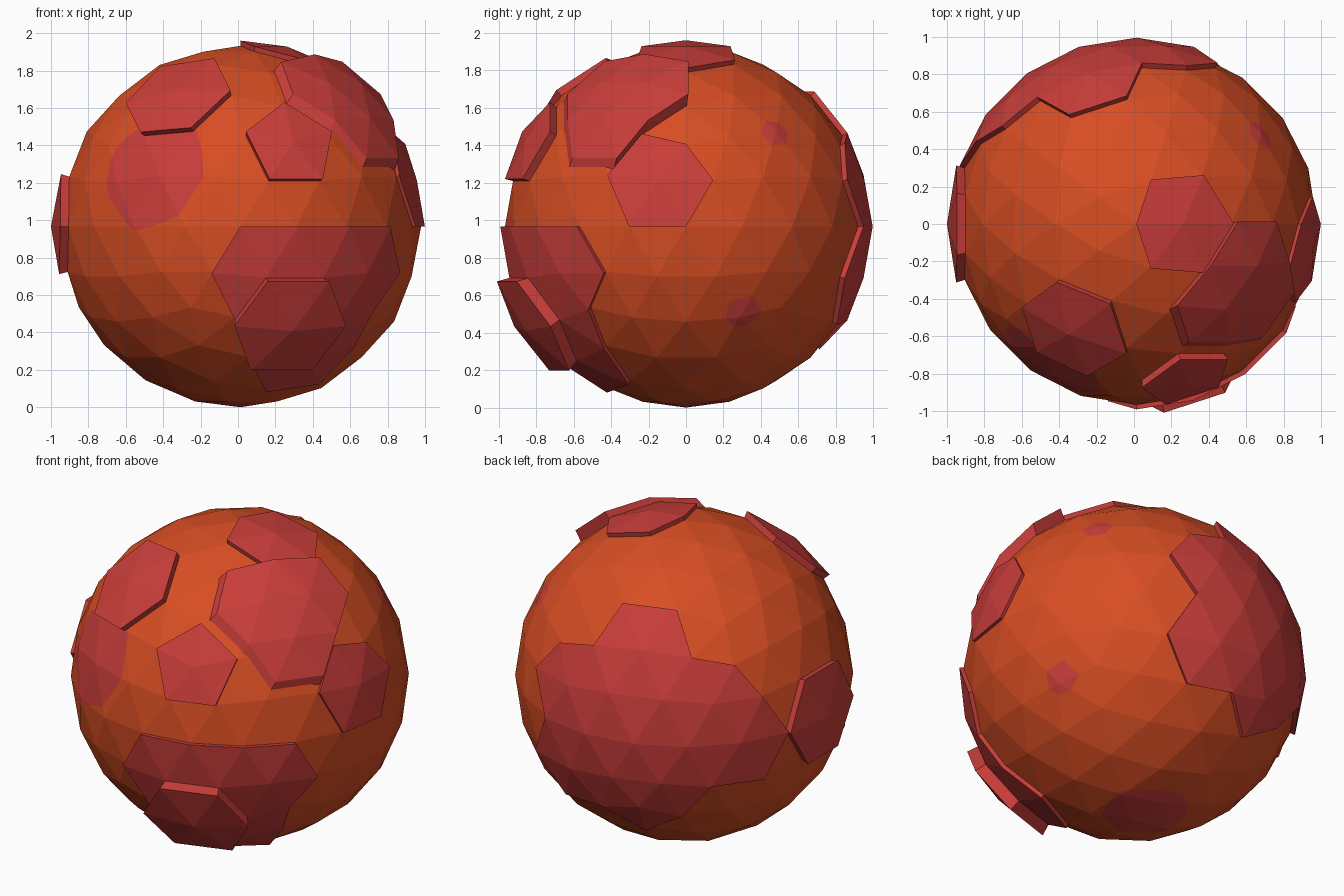
import bpy, bmesh, math
from mathutils import Vector

if "Cube" in bpy.data.objects:
    bpy.data.objects.remove(bpy.data.objects["Cube"])

RADIUS = 0.966
CENTRE = Vector((0.013, 0, 0.966))


def material(name, rgb):
    mat = bpy.data.materials.new(name)
    mat.use_nodes = True
    mat.diffuse_color = (*rgb, 1)
    mat.node_tree.nodes["Principled BSDF"].inputs["Base Color"].default_value = (*rgb, 1)
    return mat


orange = material("orange", (0.68, 0.075, 0.017))
red = material("red", (0.58, 0.047, 0.042))


def icosphere():
    bm = bmesh.new()
    bmesh.ops.create_icosphere(bm, subdivisions=3, radius=RADIUS)
    return bm


def finish(name, bm, *mats):
    bmesh.ops.recalc_face_normals(bm, faces=bm.faces)
    mesh = bpy.data.meshes.new(name)
    bm.to_mesh(mesh)
    bm.free()
    for mat in mats:
        mesh.materials.append(mat)
    obj = bpy.data.objects.new(name, mesh)
    obj.location = CENTRE
    bpy.context.collection.objects.link(obj)
    return obj


def plate(name, caps, lift, shrink=1, shift=(0, 0, 0)):
    """Raise the sphere faces around the vertices lying in the given caps."""
    bm = icosphere()
    chosen = set()
    for direction, degrees in caps:
        d = Vector(direction)
        inside = [v for v in bm.verts if v.co.angle(d) < math.radians(degrees)]
        chosen.update(inside or [min(bm.verts, key=lambda v: v.co.angle(d))])
    keep = {f for v in chosen for f in v.link_faces}
    bmesh.ops.delete(bm, geom=[f for f in bm.faces if f not in keep], context="FACES")
    # Sink the base, then bring the outer skin above the ball
    sink = 0.97
    for v in bm.verts:
        v.co *= sink
    skin = bmesh.ops.extrude_face_region(bm, geom=bm.faces[:])["geom"]
    skin = [g for g in skin if isinstance(g, bmesh.types.BMVert)]
    for v in skin:
        v.co *= (1 + lift / RADIUS) / sink
    middle = sum((v.co for v in skin), Vector()) / len(skin)
    for v in skin:
        v.co = middle + (v.co - middle) * shrink + Vector(shift)
    return finish(name, bm, red)


# Ball with flush round patches cut into its surface
ball = icosphere()
spots = [((-0.5, -0.81, 0.31), 20), ((0.67, 0.48, 0.5), 9.5),
         ((0.83, 0.32, -0.46), 10), ((-0.05, 0.08, -1), 17)]
for direction, degrees in spots:
    d = Vector(direction).normalized()
    depth = RADIUS * math.cos(math.radians(degrees))
    bmesh.ops.bisect_plane(ball, geom=ball.verts[:] + ball.edges[:] + ball.faces[:],
                           plane_co=d * depth, plane_no=d)
    for f in ball.faces:
        if f.calc_center_median().dot(d) > depth:
            f.material_index = 1
finish("ball", ball, orange, red)

# Small plates, each grown around one vertex
single = {
    "side_plate_right": ((-1, 0, 0), 0.047),
    "side_plate_left": ((0.95, -0.14, 0.26), 0.02),
    "top_plate": ((0.27, 0, 0.96), 0.028),
    "brow_plate": ((-0.36, -0.59, 0.72), 0.04),
    "front_plate": ((0.28, -0.85, 0.45), 0.045),
    "front_low_knob": ((0.26, -0.81, -0.53), 0.095),
}
for name, (direction, lift) in single.items():
    plate(name, [(direction, 1)], lift)

# Large plates
plate("front_low_plate", [((0.4, -0.78, -0.48), 23)], 0.025)
plate("back_plate", [((-0.3, 0.9, 0.05), 31), ((0.27, 0.92, -0.27), 1),
                     ((-0.75, 0.62, -0.08), 12)], 0.03)

# Loose plate tipped up toward the top
plate("tilted_plate", [((0.593, -0.43, 0.657), 13)], 0, 0.93, (0.035, 0.04, 0.075))
